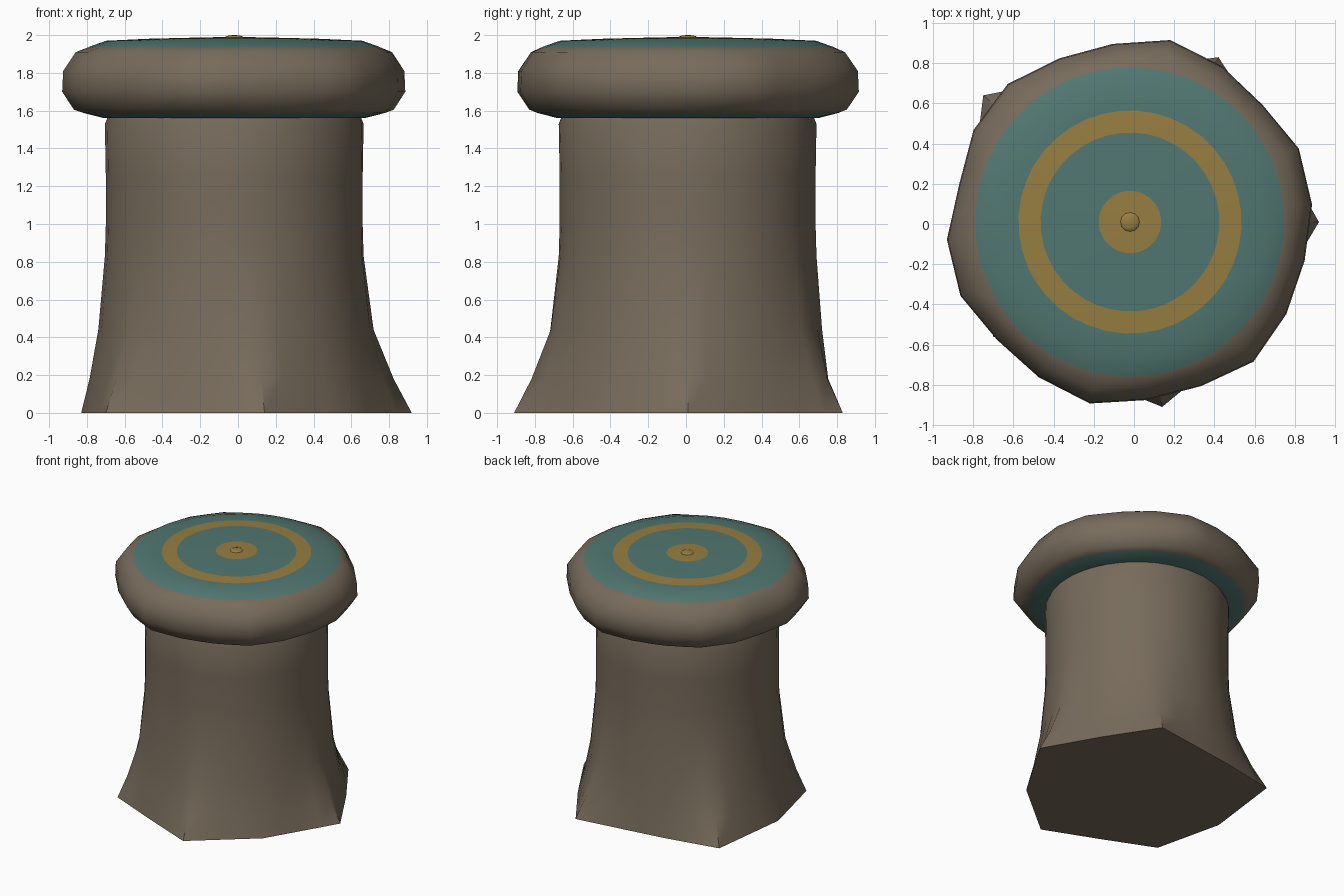
import bpy, bmesh, math

if "Cube" in bpy.data.objects:
    bpy.data.objects.remove(bpy.data.objects["Cube"])

CX, CY = -0.02, 0.01   # axis of the post
SEG = 40


def material(name, rgb):
    m = bpy.data.materials.new(name)
    m.diffuse_color = (*rgb, 1)
    m.use_nodes = True
    m.node_tree.nodes["Principled BSDF"].inputs["Base Color"].default_value = m.diffuse_color
    return m


brown = material("weathered_brown", (0.185, 0.148, 0.106))
teal = material("muted_teal", (0.083, 0.185, 0.165))
ochre = material("ochre", (0.31, 0.21, 0.053))


def loft(name, rings, mats, bands, sharp=35):
    """Skin a list of closed rings, cap both ends; bands gives a material index per strip."""
    bm = bmesh.new()
    loops = [[bm.verts.new(p) for p in ring] for ring in rings]
    n = len(rings[0])
    bm.faces.new(loops[0][::-1]).material_index = bands[0]
    for a, b, mi in zip(loops, loops[1:], bands):
        for i in range(n):
            j = (i + 1) % n
            bm.faces.new((a[i], a[j], b[j], b[i])).material_index = mi
    bm.faces.new(loops[-1]).material_index = bands[-1]
    bmesh.ops.recalc_face_normals(bm, faces=bm.faces)
    me = bpy.data.meshes.new(name)
    bm.to_mesh(me)
    bm.free()
    for m in mats:
        me.materials.append(m)
    ob = bpy.data.objects.new(name, me)
    bpy.context.collection.objects.link(ob)
    bpy.ops.object.select_all(action='DESELECT')
    bpy.context.view_layer.objects.active = ob
    ob.select_set(True)
    bpy.ops.object.shade_smooth_by_angle(angle=math.radians(sharp))
    return ob


# Post: round shaft that flares into an uneven five-pointed foot
foot = [(0.92, 0.01), (0.68, 0.43), (0.42, 0.83), (-0.29, 0.73), (-0.75, 0.64),
        (-0.83, -0.01), (-0.70, -0.56), (-0.28, -0.74), (0.14, -0.91), (0.60, -0.53)]
SUB = 4
outline = []
for k, (x0, y0) in enumerate(foot):
    x1, y1 = foot[(k + 1) % len(foot)]
    for s in range(SUB):
        t = s / SUB
        outline.append((x0 + (x1 - x0) * t, y0 + (y1 - y0) * t))


def post_ring(z, r, spread):
    pts = []
    for x, y in outline:
        a = math.atan2(y - CY, x - CX)
        rx, ry = CX + r * math.cos(a), CY + r * math.sin(a)
        pts.append((rx + (x - rx) * spread, ry + (y - ry) * spread, z))
    return pts


post_profile = [(0.0, 0.70, 1.0), (0.18, 0.70, 0.60), (0.44, 0.705, 0.14), (0.83, 0.685, 0.0),
                (1.0, 0.68, 0.0), (1.25, 0.68, 0.0), (1.53, 0.685, 0.0), (1.59, 0.66, 0.0)]
loft("post", [post_ring(*p) for p in post_profile], [brown], [0] * len(post_profile), 40)

# Cap: bulging, slightly irregular twenty-sided rim with painted rings on top
rim = [0.91, 0.916, 0.88, 0.90, 0.927, 0.89, 0.887, 0.917, 0.903, 0.87,
       0.915, 0.92, 0.884, 0.896, 0.925, 0.89, 0.89, 0.928, 0.903, 0.89]


def cap_ring(z, r, wobble):
    pts = []
    for i in range(SEG):
        k = i // 2
        corner = lambda q: (rim[q % 20] / 0.905, math.radians(5.5 + 18 * q))
        f0, a0 = corner(k)
        f1, a1 = corner(k + 1)
        x, y = f0 * math.cos(a0), f0 * math.sin(a0)
        if i % 2:
            x = (x + f1 * math.cos(a1)) / 2
            y = (y + f1 * math.sin(a1)) / 2
        a = math.radians(5.5 + 9 * i)
        x = math.cos(a) + (x - math.cos(a)) * wobble
        y = math.sin(a) + (y - math.sin(a)) * wobble
        pts.append((CX + r * x, CY + r * y, z))
    return pts


# (height, radius, irregularity, colour of the strip above: 0 brown, 1 teal, 2 ochre)
cap_profile = [(1.56, 0.62, 0.0, 1), (1.56, 0.69, 0.0, 1), (1.588, 0.80, 0.3, 0),
               (1.605, 0.845, 0.8, 0), (1.70, 0.905, 1.0, 0), (1.81, 0.90, 1.0, 0),
               (1.91, 0.835, 0.8, 0), (1.938, 0.77, 0.0, 1), (1.97, 0.68, 0.0, 1),
               (1.976, 0.555, 0.0, 2), (1.981, 0.445, 0.0, 1), (1.988, 0.155, 0.0, 2),
               (1.99, 0.03, 0.0, 2)]
loft("cap", [cap_ring(*p[:3]) for p in cap_profile], [brown, teal, ochre],
     [p[3] for p in cap_profile], 50)

# Small raised stud in the middle of the cap
stud_profile = [(1.98, 0.055), (1.993, 0.045), (1.998, 0.028), (2.0, 0.008)]
stud = [[(CX + r * math.cos(i * math.tau / 12), CY + r * math.sin(i * math.tau / 12), z)
         for i in range(12)] for z, r in stud_profile]
loft("center_stud", stud, [ochre], [0] * len(stud), 60)
